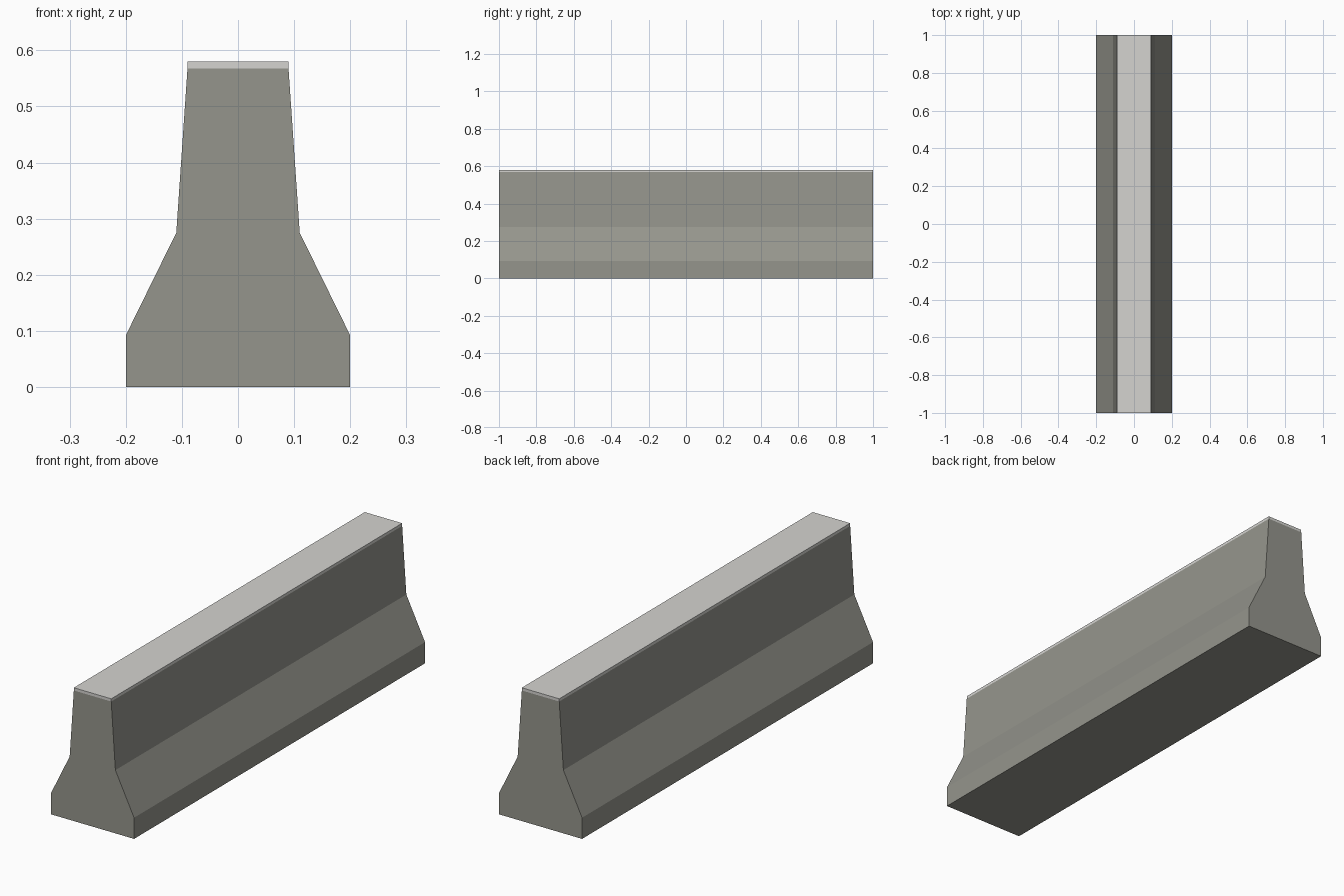
import bpy
import bmesh

cube = bpy.data.objects.get("Cube")
if cube:
    bpy.data.objects.remove(cube, do_unlink=True)

HALF_LENGTH = 1.0


def make_material(name, rgb):
    mat = bpy.data.materials.new(name)
    mat.use_nodes = True
    colour = (*rgb, 1.0)
    mat.diffuse_color = colour
    bsdf = next(n for n in mat.node_tree.nodes if n.type == "BSDF_PRINCIPLED")
    bsdf.inputs["Base Color"].default_value = colour
    return mat


def extrude_profile(name, half_profile, mat):
    """Mirror a half outline (x, z) and extrude it along the barrier's length."""
    outline = half_profile + [(-x, z) for x, z in reversed(half_profile)]
    bm = bmesh.new()
    end = bm.faces.new([bm.verts.new((x, -HALF_LENGTH, z)) for x, z in outline])
    extruded = bmesh.ops.extrude_face_region(bm, geom=[end], use_keep_orig=True)
    verts = [v for v in extruded["geom"] if isinstance(v, bmesh.types.BMVert)]
    bmesh.ops.translate(bm, verts=verts, vec=(0, 2 * HALF_LENGTH, 0))
    bmesh.ops.recalc_face_normals(bm, faces=bm.faces)
    mesh = bpy.data.meshes.new(name)
    bm.to_mesh(mesh)
    bm.free()
    mesh.materials.append(mat)
    obj = bpy.data.objects.new(name, mesh)
    bpy.context.collection.objects.link(obj)
    return obj


concrete = make_material("grey concrete", (0.30, 0.30, 0.265))
pale = make_material("pale concrete", (0.66, 0.655, 0.63))

# Flared concrete body: upright foot, sloped shoulder, steep upper wall
extrude_profile("barrier_body",
                [(0.2, 0), (0.2, 0.092), (0.11, 0.275), (0.09, 0.568)], concrete)

# Thin pale strip along the top
extrude_profile("top_cap", [(0.09, 0.568), (0.09, 0.58)], pale)
